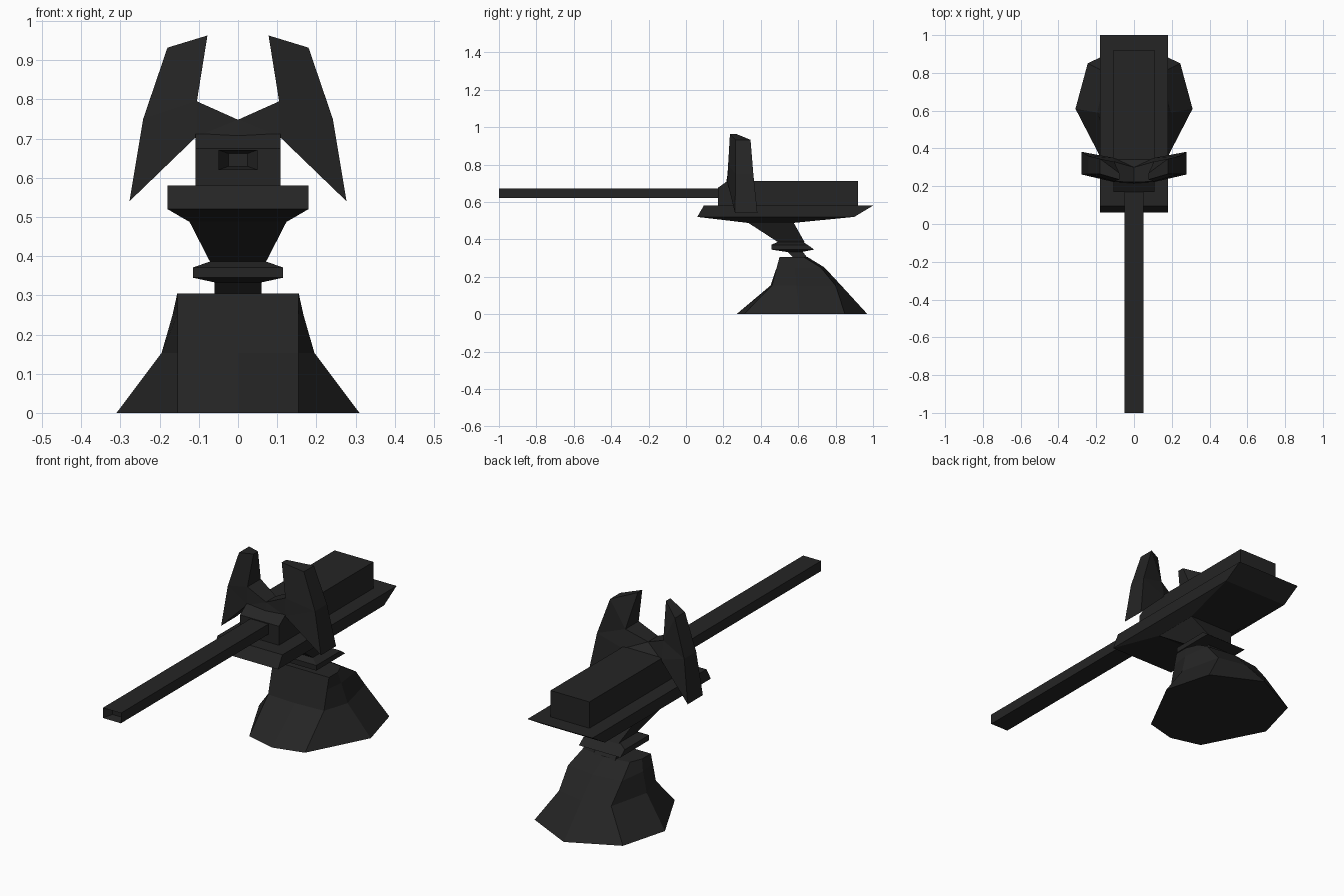
import bpy, bmesh

if "Cube" in bpy.data.objects:
    bpy.data.objects.remove(bpy.data.objects["Cube"], do_unlink=True)

dark = bpy.data.materials.new("charcoal metal")
dark.use_nodes = True
dark.diffuse_color = (0.018, 0.018, 0.018, 1)
dark.node_tree.nodes["Principled BSDF"].inputs["Base Color"].default_value = dark.diffuse_color


def finish(name, bm):
    bmesh.ops.recalc_face_normals(bm, faces=bm.faces)
    mesh = bpy.data.meshes.new(name)
    bm.to_mesh(mesh)
    bm.free()
    mesh.materials.append(dark)
    obj = bpy.data.objects.new(name, mesh)
    bpy.context.collection.objects.link(obj)
    return obj


def loft(name, rings):
    """Skin a stack of equal-sized closed rings and cap both ends."""
    bm = bmesh.new()
    loops = [[bm.verts.new(p) for p in ring] for ring in rings]
    n = len(loops[0])
    for low, high in zip(loops, loops[1:]):
        for i in range(n):
            j = (i + 1) % n
            bm.faces.new((low[i], low[j], high[j], high[i]))
    bm.faces.new(loops[0][::-1])
    bm.faces.new(loops[-1])
    return finish(name, bm)


def rect(z, half_x, front, back):
    return [(-half_x, front, z), (half_x, front, z), (half_x, back, z), (-half_x, back, z)]


def octagon(z, half):
    """Ring from its right half, listed front to back, mirrored in x."""
    mirrored = [(-x, y) for x, y in half[-2:0:-1]]
    return [(x, y, z) for x, y in half + mirrored]


# Pedestal: tapered eight-sided foot
loft("pedestal", [
    octagon(0, [(0, 0.27), (0.155, 0.31), (0.31, 0.61), (0.245, 0.85), (0, 0.97)]),
    octagon(0.153, [(0, 0.452), (0.155, 0.46), (0.195, 0.59), (0.145, 0.80), (0, 0.83)]),
    octagon(0.25, [(0, 0.485), (0.155, 0.485), (0.167, 0.58), (0.15, 0.72), (0, 0.74)]),
    octagon(0.305, [(0, 0.5), (0.155, 0.5), (0.155, 0.57), (0.13, 0.63), (0, 0.65)]),
])

# Neck and swivel collar
loft("neck", [rect(0.30, 0.06, 0.575, 0.65), rect(0.34, 0.06, 0.535, 0.62)])
loft("collar", [
    rect(0.333, 0.06, 0.535, 0.62),
    rect(0.345, 0.115, 0.457, 0.685),
    rect(0.371, 0.115, 0.457, 0.65),
    rect(0.386, 0.072, 0.49, 0.625),
])

# Flared bracket under the platform, leaning forward
loft("bracket", [rect(0.383, 0.07, 0.495, 0.635), rect(0.49, 0.125, 0.33, 0.575)])

# Platform with raked ends
loft("platform", [
    rect(0.488, 0.125, 0.33, 0.575),
    rect(0.52, 0.18, 0.06, 0.9),
    rect(0.58, 0.18, 0.095, 1.0),
])

# Housing with sloped front edge
loft("housing", [
    rect(0.575, 0.108, 0.17, 0.92),
    rect(0.675, 0.108, 0.17, 0.92),
    rect(0.712, 0.108, 0.222, 0.92),
])

# Barrel with a recessed muzzle
barrel = loft("barrel", [
    [(x, y, z) for x, z in ((-0.05, 0.62), (0.05, 0.62), (0.05, 0.671), (-0.05, 0.671))]
    for y in (-1.0, 0.2)])
bm = bmesh.new()
bm.from_mesh(barrel.data)
bm.faces.ensure_lookup_table()
muzzle = min(bm.faces, key=lambda f: f.calc_center_median().y)
bmesh.ops.inset_individual(bm, faces=[muzzle], thickness=0.013)
bmesh.ops.translate(bm, verts=muzzle.verts, vec=(0, 0.04, 0))
for v in muzzle.verts:
    v.co.x *= 0.6
bm.to_mesh(barrel.data)
bm.free()

# Horned shield: half outline as (x, z, front y, back y), mirrored
half = [
    (0, 0.748, 0.222, 0.30), (0.105, 0.795, 0.225, 0.33), (0.078, 0.963, 0.235, 0.27),
    (0.18, 0.932, 0.265, 0.345), (0.242, 0.75, 0.265, 0.36), (0.277, 0.54, 0.262, 0.382),
    (0.106, 0.705, 0.222, 0.35), (0, 0.705, 0.215, 0.35),
]
outline = half + [(-x, z, f, b) for x, z, f, b in half[-2:0:-1]]
shield = loft("horned_shield", [[(x, f, z) for x, z, f, b in outline],
                                [(x, b, z) for x, z, f, b in outline]])
bm = bmesh.new()
bm.from_mesh(shield.data)
bmesh.ops.triangulate(bm, faces=[f for f in bm.faces if len(f.verts) > 4])
bm.to_mesh(shield.data)
bm.free()
